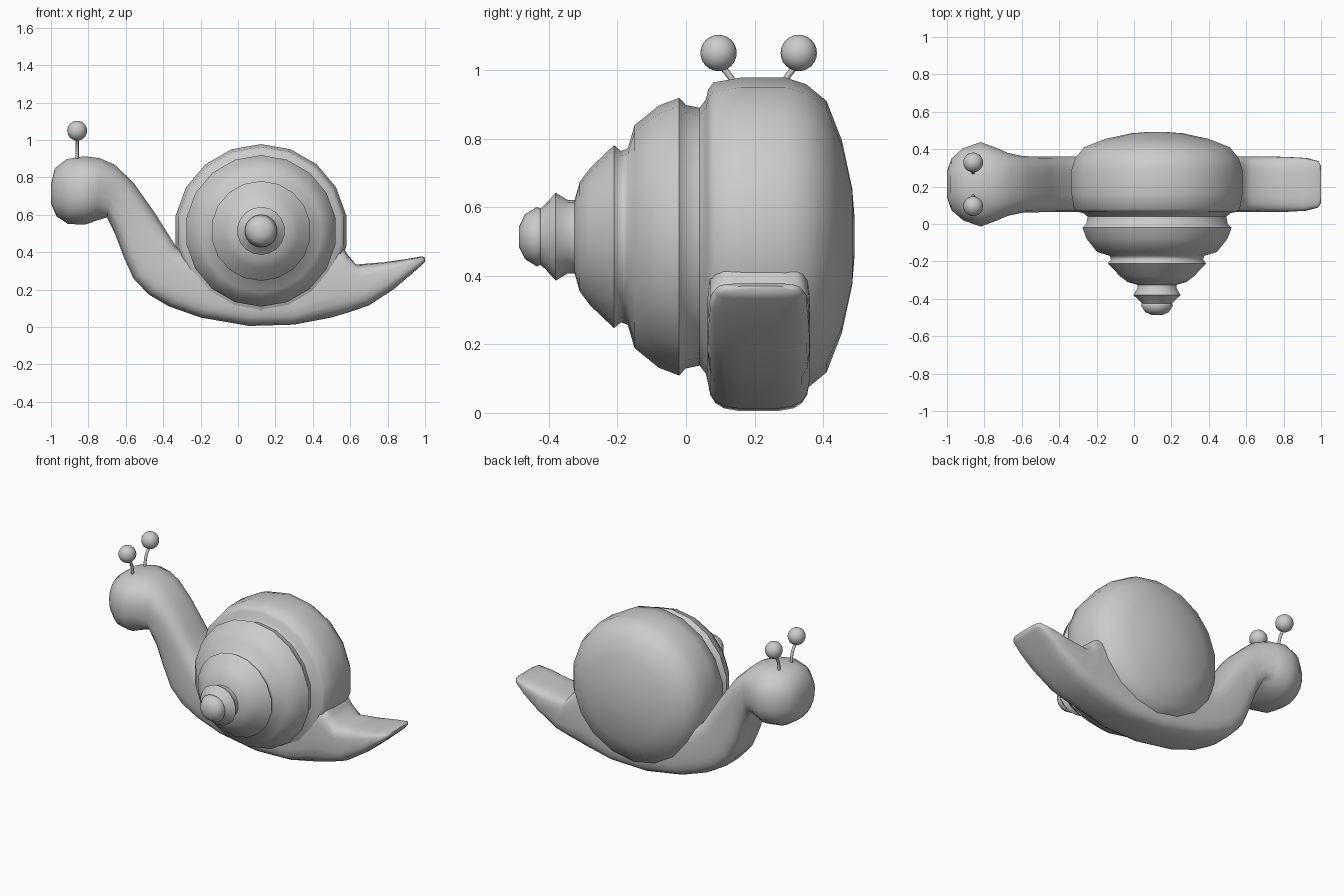
import bpy, bmesh, math
from mathutils import Vector

cube = bpy.data.objects.get("Cube")
if cube:
    bpy.data.objects.remove(cube, do_unlink=True)

GREY = (0.6, 0.6, 0.6, 1)
grey = bpy.data.materials.new("plain_grey")
grey.use_nodes = True
grey.diffuse_color = GREY
grey.node_tree.nodes["Principled BSDF"].inputs["Base Color"].default_value = GREY
MID_Y = 0.212


def loft(name, rings, angle=60):
    """Skin a list of closed rings, with both ends capped."""
    bm = bmesh.new()
    loops = [[bm.verts.new(p) for p in ring] for ring in rings]
    n = len(loops[0])
    for a, b in zip(loops, loops[1:]):
        for i in range(n):
            j = (i + 1) % n
            bm.faces.new((a[i], a[j], b[j], b[i]))
    bm.faces.new(loops[0])
    bm.faces.new(loops[-1])
    bmesh.ops.recalc_face_normals(bm, faces=bm.faces)
    mesh = bpy.data.meshes.new(name)
    bm.to_mesh(mesh)
    bm.free()
    obj = bpy.data.objects.new(name, mesh)
    bpy.context.collection.objects.link(obj)
    finish(obj, name, angle)


def finish(obj, name, angle=60):
    obj.name = name
    obj.data.materials.append(grey)
    bpy.ops.object.select_all(action='DESELECT')
    obj.select_set(True)
    bpy.context.view_layer.objects.active = obj
    bpy.ops.object.shade_smooth_by_angle(angle=math.radians(angle))


def section(top, bottom, half_width, power, count=20):
    """Rounded-box cross-section between a top and a bottom point (x, z)."""
    t, b = (Vector((p[0], MID_Y, p[1])) for p in (top, bottom))
    mid, up = (t + b) / 2, (t - b) / 2
    side = Vector((0, half_width, 0))
    ring = []
    for i in range(count):
        a = math.tau * (i + 0.5) / count
        c, s = math.cos(a), math.sin(a)
        ring.append(mid + up * math.copysign(abs(c) ** (2 / power), c)
                    + side * math.copysign(abs(s) ** (2 / power), s))
    return ring


# Body from head to tail: top point, bottom point, half width, squareness
body = [
    ((-1.0, .76), (-1.0, .66), .07, 2.2),
    ((-.98, .85), (-.97, .59), .14, 2.3),
    ((-.915, .9), (-.91, .55), .195, 2.4),
    ((-.82, .915), (-.82, .545), .228, 2.4),
    ((-.74, .905), (-.75, .57), .2, 2.5),
    ((-.66, .87), (-.7, .585), .17, 2.8),
    ((-.56, .775), (-.655, .49), .152, 3.2),
    ((-.45, .62), (-.61, .37), .15, 3.6),
    ((-.33, .43), (-.56, .26), .15, 4),
    ((-.25, .38), (-.48, .175), .15, 4),
    ((-.15, .35), (-.37, .11), .15, 4),
    ((-.05, .3), (-.2, .05), .15, 4),
    ((.1, .3), (.06, .005), .15, 4),
    ((.3, .3), (.3, .012), .15, 4),
    ((.54, .46), (.5, .05), .15, 4),
    ((.585, .39), (.6, .08), .15, 4),
    ((.63, .335), (.7, .115), .15, 4),
    ((.78, .347), (.83, .2), .148, 4),
    ((.9, .364), (.93, .285), .142, 4),
    ((.985, .378), (.985, .334), .125, 3.5),
    ((1.0, .37), (1.0, .35), .1, 3),
]
loft("body", [section(*r) for r in body])

# Shell turned about a front-to-back axis: (y, radius) from the tip
shell = [
    (-.487, .03), (-.47, .065), (-.435, .087), (-.425, .082), (-.41, .095),
    (-.38, .128), (-.345, .107), (-.325, .107), (-.31, .16), (-.28, .2),
    (-.21, .267), (-.19, .25), (-.17, .257), (-.15, .325), (-.08, .382),
    (-.02, .405), (0, .384), (.04, .376), (.058, .4), (.065, .43),
    (.08, .45), (.16, .464), (.29, .464), (.35, .445), (.41, .396),
    (.455, .28), (.485, .14), (.492, .05),
]
SIDES = 18


def circle(y, r):
    angles = [math.tau * (i + 0.5) / SIDES for i in range(SIDES)]
    return [(.123 + r * math.cos(a), y, .514 + r * math.sin(a)) for a in angles]


loft("shell", [circle(y, r) for y, r in shell])

# Eye stalks and eyes, mirrored about the middle of the head
for side, name in ((-1, "right"), (1, "left")):
    data = bpy.data.curves.new(name + "_eye_stalk", 'CURVE')
    data.dimensions = '3D'
    data.bevel_depth = .009
    data.bevel_resolution = 2
    spline = data.splines.new('BEZIER')
    path = [(.06, .88), (.075, .965), (.115, 1.02)]
    spline.bezier_points.add(len(path) - 1)
    for point, (y, z) in zip(spline.bezier_points, path):
        point.co = (-.86, MID_Y + side * y, z)
        point.handle_left_type = point.handle_right_type = 'AUTO'
    stalk = bpy.data.objects.new(name + "_eye_stalk", data)
    bpy.context.collection.objects.link(stalk)
    bpy.ops.object.select_all(action='DESELECT')
    stalk.select_set(True)
    bpy.context.view_layer.objects.active = stalk
    bpy.ops.object.convert(target='MESH')
    finish(bpy.context.object, name + "_eye_stalk")
    bpy.ops.mesh.primitive_uv_sphere_add(
        segments=20, ring_count=12, radius=.053,
        location=(-.86, MID_Y + side * .117, 1.05))
    finish(bpy.context.object, name + "_eye")
